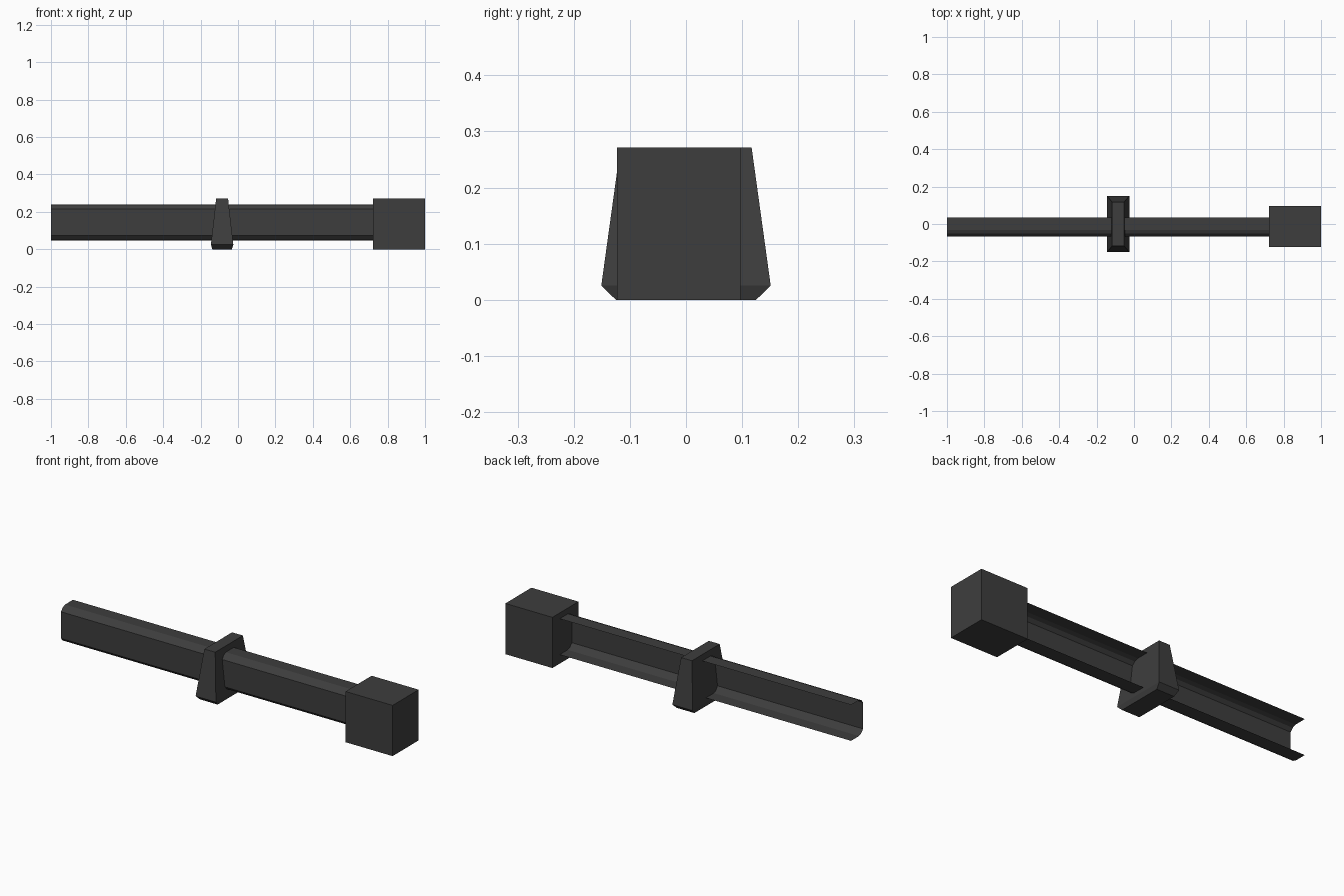
import bpy, bmesh
from mathutils import Vector

cube = bpy.data.objects.get("Cube")
if cube:
    bpy.data.objects.remove(cube, do_unlink=True)

# Single dark grey finish
grey = bpy.data.materials.new("dark grey")
grey.use_nodes = True
colour = (0.048, 0.048, 0.048, 1)
grey.diffuse_color = colour
bsdf = next(n for n in grey.node_tree.nodes if n.type == 'BSDF_PRINCIPLED')
bsdf.inputs["Base Color"].default_value = colour
bsdf.inputs["Roughness"].default_value = 0.8


def finish(name, bm):
    mesh = bpy.data.meshes.new(name)
    bm.to_mesh(mesh)
    bm.free()
    mesh.materials.append(grey)
    obj = bpy.data.objects.new(name, mesh)
    bpy.context.collection.objects.link(obj)
    return obj


def stacked_block(name, cx, cy, levels):
    """Closed solid through rectangles given as (z, half width, half depth)."""
    bm = bmesh.new()
    rings = []
    for z, hx, hy in levels:
        corners = ((-hx, -hy), (hx, -hy), (hx, hy), (-hx, hy))
        rings.append([bm.verts.new((cx + x, cy + y, z)) for x, y in corners])
    for low, high in zip(rings, rings[1:]):
        for i in range(4):
            j = (i + 1) % 4
            bm.faces.new((low[i], low[j], high[j], high[i]))
    bm.faces.new(rings[0][::-1])
    bm.faces.new(rings[-1])
    bmesh.ops.recalc_face_normals(bm, faces=bm.faces)
    return finish(name, bm)


# Open channel rail: upper half of the section mirrored about its middle
middle = 0.144
upper = [(0.035, 0.096), (-0.032, 0.096), (-0.052, 0.088), (-0.067, 0.071)]
section = upper + [(y, -h) for y, h in reversed(upper)]
bm = bmesh.new()
path = [bm.verts.new((-1, y, middle + h)) for y, h in section]
edges = [bm.edges.new(pair) for pair in zip(path, path[1:])]
swept = bmesh.ops.extrude_edge_only(bm, edges=edges)["geom"]
moved = [v for v in swept if isinstance(v, bmesh.types.BMVert)]
bmesh.ops.translate(bm, verts=moved, vec=Vector((1.74, 0, 0)))
bm.normal_update()
web = min(bm.faces, key=lambda f: f.calc_center_median().y)
if web.normal.y > 0:
    bmesh.ops.reverse_faces(bm, faces=bm.faces)
finish("channel_rail", bm)

# Tapered support with a chamfered foot
stacked_block("tapered_support", -0.085, 0,
              [(0, 0.052, 0.125), (0.025, 0.06, 0.151), (0.271, 0.032, 0.117)])

# End block
stacked_block("end_block", 0.861, -0.013, [(0, 0.139, 0.11), (0.271, 0.139, 0.11)])
